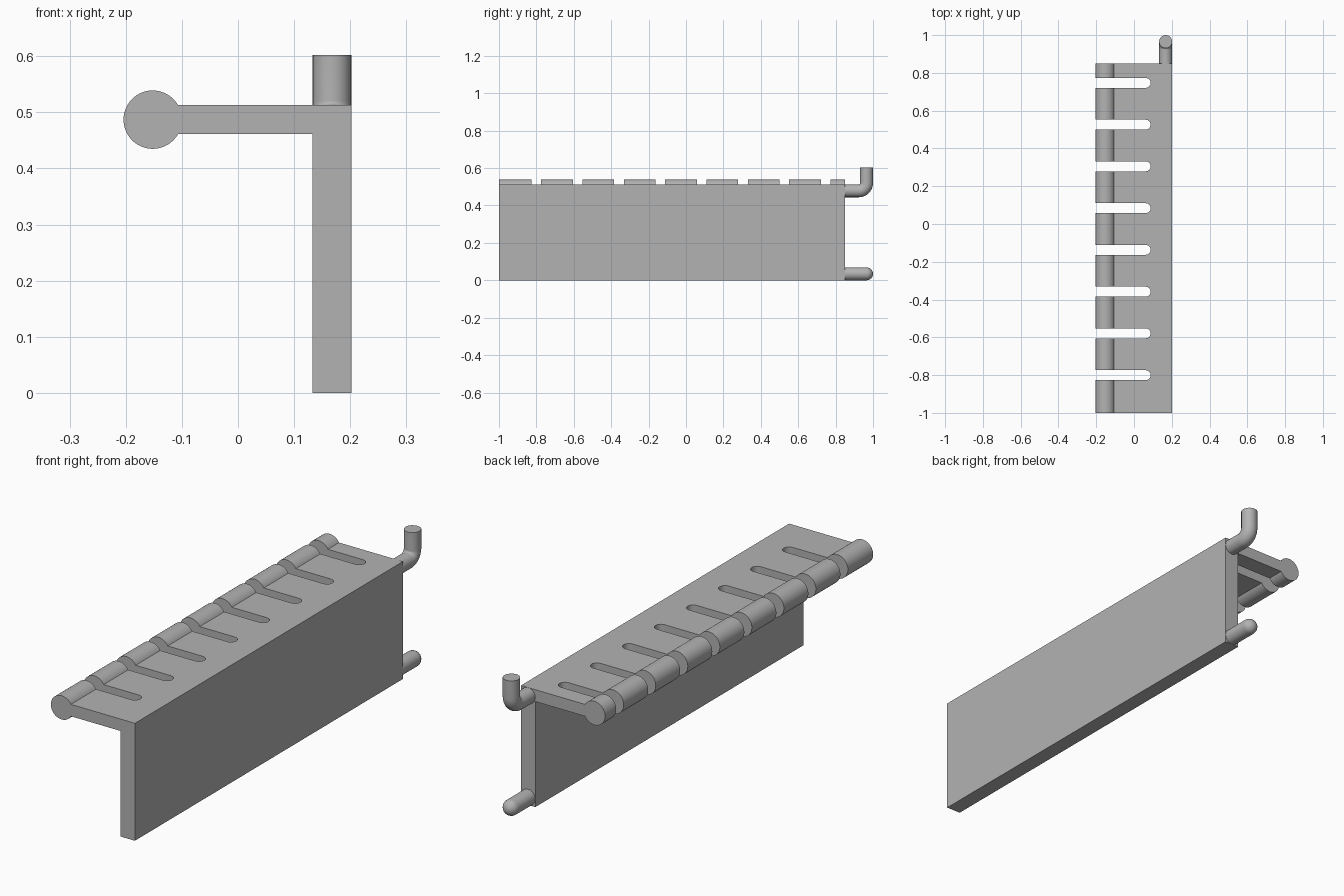
import bpy, bmesh, math
from mathutils import Vector

cube = bpy.data.objects.get("Cube")
if cube:
    bpy.data.objects.remove(cube, do_unlink=True)

grey = bpy.data.materials.new("plain grey")
grey.use_nodes = True
colour = (0.45, 0.45, 0.45, 1)
grey.diffuse_color = colour
grey.node_tree.nodes["Principled BSDF"].inputs["Base Color"].default_value = colour


def finish(name, bm):
    bmesh.ops.recalc_face_normals(bm, faces=bm.faces)
    mesh = bpy.data.meshes.new(name)
    bm.to_mesh(mesh)
    bm.free()
    mesh.materials.append(grey)
    obj = bpy.data.objects.new(name, mesh)
    bpy.context.collection.objects.link(obj)
    return obj


def smooth(obj):
    bpy.ops.object.select_all(action="DESELECT")
    obj.select_set(True)
    bpy.context.view_layer.objects.active = obj
    bpy.ops.object.shade_smooth_by_angle(angle=math.radians(35))


def add_prism(bm, outline, offset):
    face = bm.faces.new([bm.verts.new(p) for p in outline])
    grown = bmesh.ops.extrude_face_region(bm, geom=[face])["geom"]
    verts = [g for g in grown if isinstance(g, bmesh.types.BMVert)]
    bmesh.ops.translate(bm, verts=verts, vec=offset)


BACK, END = -1.0, 0.85            # bracket ends along y
INNER, OUTER = 0.133, 0.202       # upright plate in x
LOW, TOP = 0.461, 0.513           # shelf in z

# Bracket: upright plate, shelf and rounded lip as one extruded profile
lip_x, lip_z, lip_r = -0.152, 0.487, 0.052
neck = math.asin((TOP - lip_z) / lip_r)
outline = [(INNER, 0), (OUTER, 0), (OUTER, TOP)]
for i in range(49):
    a = neck + (2 * math.pi - 2 * neck) * i / 48
    outline.append((lip_x + lip_r * math.cos(a), lip_z + lip_r * math.sin(a)))
outline.append((INNER, LOW))
bm = bmesh.new()
add_prism(bm, [(x, BACK, z) for x, z in outline], (0, END - BACK, 0))
bracket = finish("slotted_bracket", bm)

# Slots: round-ended cutters open at the lip side
half = 0.026
bm = bmesh.new()
for n in range(8):
    y = -0.8 + 0.221 * n
    slot = [(-0.3, y + half, 0.4), (-0.3, y - half, 0.4)]
    for i in range(17):
        a = -math.pi / 2 + math.pi * i / 16
        slot.append((0.062 + half * math.cos(a), y + half * math.sin(a), 0.4))
    add_prism(bm, slot, (0, 0, 0.2))
cutter = finish("slot_cutter", bm)
cutter.hide_render = True

cut = bracket.modifiers.new("slots", "BOOLEAN")
cut.operation = "DIFFERENCE"
cut.solver = "EXACT"
cut.object = cutter
bpy.context.view_layer.objects.active = bracket
bpy.ops.object.modifier_apply(modifier=cut.name)
bpy.data.objects.remove(cutter, do_unlink=True)
smooth(bracket)

# Pegs: round tubes swept along a path of (y, z, pitch, radius)
peg_x, peg_r = (INNER + OUTER) / 2, 0.0345


def tube(name, path, sides=32):
    bm = bmesh.new()
    rings = []
    for y, z, pitch, r in path:
        up = Vector((0, -math.sin(pitch), math.cos(pitch)))
        ring = []
        for i in range(sides):
            a = 2 * math.pi * i / sides
            side = Vector((r * math.cos(a), 0, 0))
            ring.append(bm.verts.new(Vector((peg_x, y, z)) + side + up * r * math.sin(a)))
        rings.append(ring)
    for a, b in zip(rings, rings[1:]):
        for i in range(sides):
            j = (i + 1) % sides
            bm.faces.new((a[i], a[j], b[j], b[i]))
    bm.faces.new(rings[0])
    bm.faces.new(rings[-1])
    smooth(finish(name, bm))


# Upper hook turns upward with a flat end
bend = 0.042
hook_y, hook_z = 1 - peg_r, TOP - peg_r
path = [(END, hook_z, 0, peg_r)]
for i in range(13):
    a = math.pi / 2 * i / 12
    path.append((hook_y - bend + bend * math.sin(a),
                 hook_z + bend - bend * math.cos(a), a, peg_r))
path.append((hook_y, 0.602, math.pi / 2, peg_r))
tube("upper_hook", path)

# Lower peg is straight with a domed end
path = [(END, peg_r, 0, peg_r)]
for i in range(10):
    a = math.pi / 2 * i / 10
    path.append((1 - peg_r + peg_r * math.sin(a), peg_r, 0, peg_r * math.cos(a)))
path.append((1 - 0.0002, peg_r, 0, 0.003))
tube("lower_peg", path)
